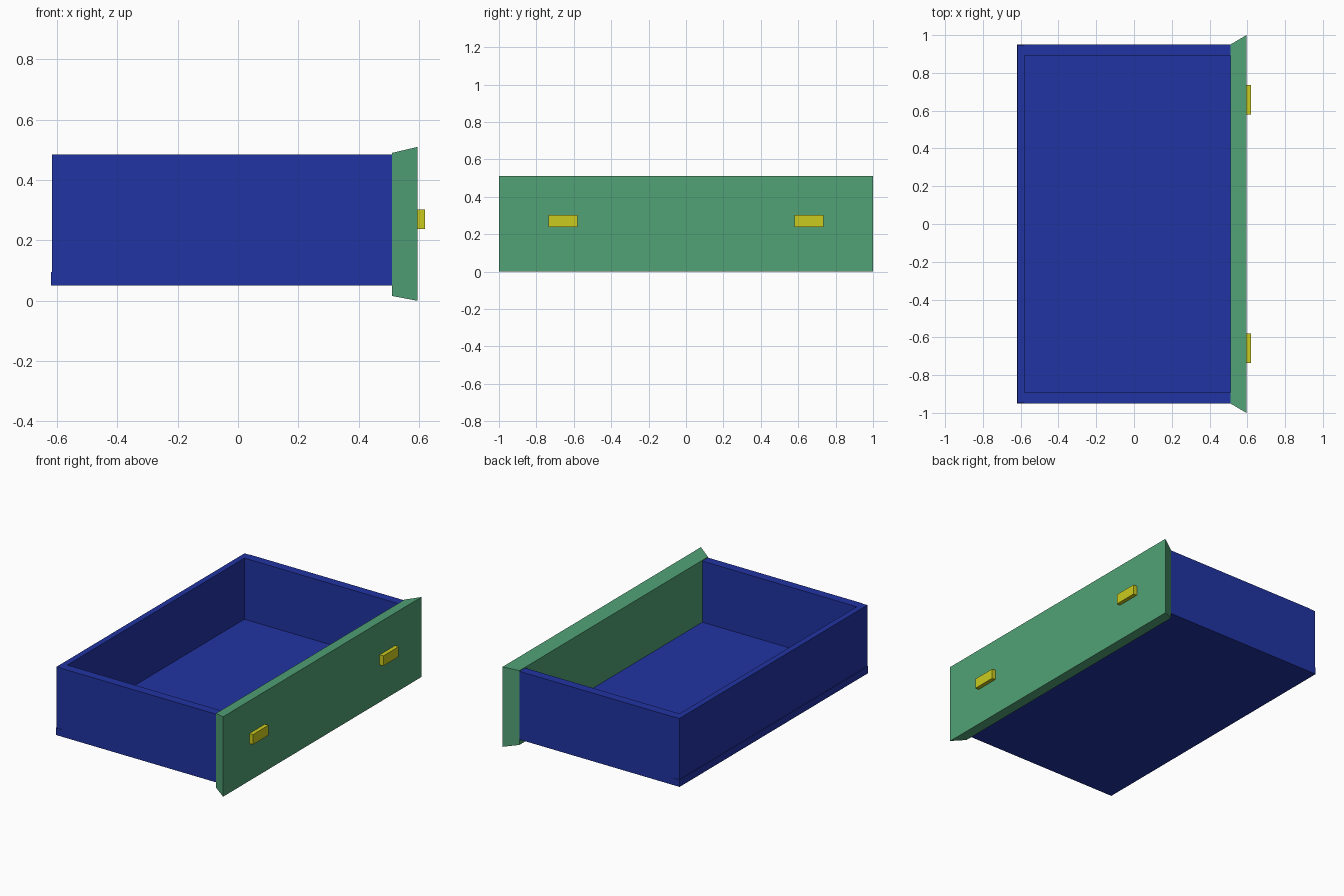
import bpy

if "Cube" in bpy.data.objects:
    bpy.data.objects.remove(bpy.data.objects["Cube"])


def material(name, rgb):
    m = bpy.data.materials.new(name)
    m.diffuse_color = (*rgb, 1.0)
    m.use_nodes = True
    m.node_tree.nodes["Principled BSDF"].inputs["Base Color"].default_value = m.diffuse_color
    return m


BLUE = material("blue", (0.0152, 0.033, 0.362))
GREEN = material("green", (0.082, 0.356, 0.180))
YELLOW = material("yellow", (0.60, 0.60, 0.013))


def block(name, mat, x0, x1, back, front=None):
    """Box along x; back/front are (y0, y1, z0, z1) end rectangles."""
    front = front or back
    verts = []
    for x, (y0, y1, z0, z1) in ((x0, back), (x1, front)):
        verts += [(x, y0, z0), (x, y1, z0), (x, y1, z1), (x, y0, z1)]
    faces = [(0, 3, 2, 1), (4, 5, 6, 7)]
    faces += [(i, (i + 1) % 4, (i + 1) % 4 + 4, i + 4) for i in range(4)]
    me = bpy.data.meshes.new(name)
    me.from_pydata(verts, [], faces)
    me.materials.append(mat)
    ob = bpy.data.objects.new(name, me)
    bpy.context.collection.objects.link(ob)
    return ob


# Open tray: floor, back wall, side walls
block("drawer_bottom", BLUE, -0.62, 0.51, (-0.95, 0.95, 0.05, 0.095))
block("drawer_back", BLUE, -0.617, -0.58, (-0.947, 0.947, 0.095, 0.485))
for side, y0, y1 in (("left", -0.95, -0.893), ("right", 0.893, 0.95)):
    block("drawer_side_" + side, BLUE, -0.58, 0.51, (y0, y1, 0.095, 0.485))

# Front panel flaring outward
block("drawer_front", GREEN, 0.51, 0.595,
      (-0.95, 0.95, 0.016, 0.49), (-1.0, 1.0, 0.0, 0.51))

# Two small pulls
for side, y in (("left", -0.657), ("right", 0.657)):
    block("handle_" + side, YELLOW, 0.595, 0.62,
          (y - 0.078, y + 0.078, 0.238, 0.302))
